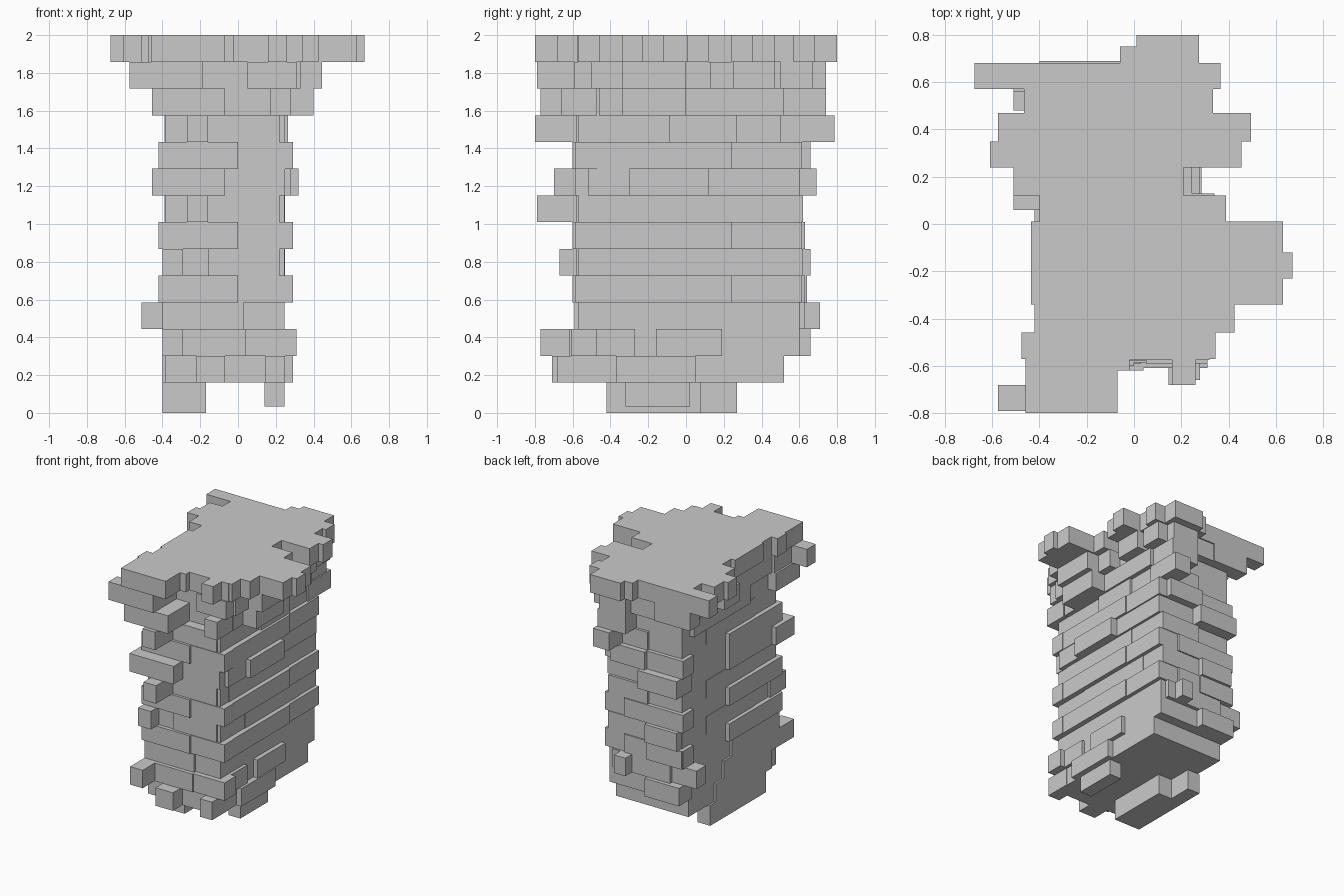
import bpy
import bmesh
from mathutils import Matrix, Vector

old = bpy.data.objects.get("Cube")
if old:
    bpy.data.objects.remove(old, do_unlink=True)

GREY = (0.59, 0.59, 0.59, 1)
stone = bpy.data.materials.new("grey stone")
stone.use_nodes = True
stone.diffuse_color = GREY
stone.node_tree.nodes["Principled BSDF"].inputs["Base Color"].default_value = GREY

PITCH = 0.1415
COURSES = 13
TOP = 2


class Course:
    """One layer of bricks; bricks run from their outer face into the core."""

    def __init__(self, name, bottom, top):
        self.name, self.bottom, self.top = name, bottom, top
        self.bm = bmesh.new()

    def block(self, x0, x1, y0, y1, bottom=None):
        low = self.bottom if bottom is None else bottom
        size = Vector((x1 - x0, y1 - y0, self.top - low))
        middle = Vector((x0 + x1, y0 + y1, self.top + low)) / 2
        matrix = Matrix.Translation(middle) @ Matrix.Diagonal(size).to_4x4()
        bmesh.ops.create_cube(self.bm, size=1, matrix=matrix)

    def front(self, x0, x1, out, inner=-.47):
        self.block(x0, x1, out, inner)

    def back(self, x0, x1, out):
        self.block(x0, x1, .5, out)

    def left(self, y0, y1, out):
        self.block(.1, out, y0, y1)

    def right(self, y0, y1, out):
        self.block(out, -.2, y0, y1)

    def finish(self):
        mesh = bpy.data.meshes.new(self.name)
        self.bm.to_mesh(mesh)
        self.bm.free()
        mesh.materials.append(stone)
        bpy.context.collection.objects.link(bpy.data.objects.new(self.name, mesh))


def layer(number):
    bottom = TOP - (COURSES + 1 - number) * PITCH
    return Course("brick_course_%d" % number, bottom, bottom + PITCH)


# Footing bricks under the pillar
feet = Course("footing_bricks", 0, TOP - COURSES * PITCH)
feet.block(x0=-.4, x1=-.17, y0=-.42, y1=.08)
feet.block(x0=-.4, x1=-.29, y0=0, y1=.27)
feet.block(x0=.14, x1=.245, y0=-.32, y1=.02, bottom=.035)
feet.finish()

rows = [layer(n) for n in range(1, COURSES)]
(ground, base, low, bond_a, plain_a, bond_b, plain_b,
 wide, bond_c, plain_c, neck, collar) = rows

# Common core of the shaft
for row in rows:
    north = .52 if row is ground else .6
    south = -.5 if row in (neck, collar) else -.57
    row.block(x0=-.385, x1=.245, y0=south, y1=north)

# Alternating bond: corner bricks at both ends, long bricks on both flanks
for row in (bond_a, bond_b, bond_c):
    row.front(-.42, 0, out=-.6)
    row.front(0, .29, out=-.585)
    row.left(-.47, .24, out=.285)
    row.left(.24, .61, out=.275)
    row.right(-.6, .06, out=-.42)
    row.back(-.415, .1, out=.63)
    row.back(.1, .275, out=.615)

# Plain courses: flush bricks with odd headers
for row in (plain_a, plain_b, plain_c):
    row.front(-.16, .22, out=-.58)
    row.right(-.3, .3, out=-.39)
    row.back(-.1, .245, out=.62)

# Lower courses
ground.front(-.22, -.07, out=-.71)
ground.front(.145, .25, out=-.68)
ground.front(-.07, .25, out=-.59)
ground.left(-.37, .05, out=.29)
ground.right(-.5, .2, out=-.4)
base.front(-.4, -.29, out=-.77)
base.front(-.29, .04, out=-.62)
base.front(.04, .31, out=-.61)
base.left(-.16, .19, out=.28)
base.left(-.52, -.27, out=.27)
base.right(-.5, .1, out=-.4)
base.back(-.4, -.1, out=.66)
low.right(.48, .6, out=-.51)
low.right(-.59, 0, out=-.4)
low.back(.03, .13, out=.71)
low.front(-.38, .03, out=-.59)
low.back(-.3, .2, out=.63)

# Middle courses with odd bricks
bond_a.back(-.41, -.1, out=.64)
plain_a.front(-.4, -.29, out=-.67)
plain_a.left(-.27, .4, out=.25)
plain_a.back(-.38, -.1, out=.66)
plain_b.front(-.27, -.16, out=-.79)
plain_b.left(-.47, .27, out=.25)
wide.front(-.455, -.07, out=-.7)
wide.front(-.07, .25, out=-.585)
wide.left(-.3, .12, out=.32)
wide.left(-.52, -.3, out=.28)
wide.left(.12, .6, out=.265)
wide.right(-.6, .06, out=-.42)
wide.back(-.4, -.06, out=.69)
bond_c.back(-.1, .2, out=.66)
plain_c.front(-.27, -.16, out=-.8)
plain_c.left(-.09, .27, out=.265)
plain_c.back(.12, .26, out=.785)

# Flaring courses below the cap
neck.front(-.455, -.07, out=-.77)
neck.front(.17, .28, out=-.66)
neck.left(-.46, .52, out=.28)
neck.left(-.34, 0, out=.4)
neck.right(-.2, .5, out=-.42)
neck.back(.01, .25, out=.74)
collar.front(-.575, -.185, out=-.79, inner=-.68)
collar.front(-.44, -.185, out=-.69)
collar.front(.05, .31, out=-.59)
collar.left(-.5, -.34, out=.33)
collar.left(-.34, 0, out=.445)
collar.left(0, .13, out=.34)
collar.left(.25, .47, out=.36)
collar.right(.06, .25, out=-.51)
collar.right(.25, .5, out=-.45)
collar.right(.56, .68, out=-.51)
collar.right(-.5, 0, out=-.42)
collar.back(-.4, .33, out=.67)
collar.back(.01, .24, out=.74)

for row in rows:
    row.finish()

# Cap slab with a ragged outline, strip by strip from front to back
cap = layer(COURSES)
cap.front(-.46, -.07, out=-.8)
cap.front(-.42, -.02, out=-.62)
cap.front(.16, .26, out=-.68)
cap.front(-.4, .32, out=-.575)
cap.block(x0=-.475, x1=.345, y0=-.57, y1=-.46)
cap.block(x0=-.42, x1=.425, y0=-.46, y1=-.34)
cap.block(x0=-.435, x1=.63, y0=-.34, y1=.01)
cap.block(x0=.1, x1=.67, y0=-.23, y1=-.12)
cap.block(x0=-.4, x1=.39, y0=.01, y1=.12)
cap.block(x0=-.51, x1=.21, y0=.12, y1=.25)
cap.block(x0=-.61, x1=.455, y0=.24, y1=.35)
cap.block(x0=-.575, x1=.495, y0=.35, y1=.47)
cap.block(x0=-.465, x1=.335, y0=.47, y1=.57)
cap.block(x0=-.675, x1=.365, y0=.57, y1=.68)
cap.back(.01, .275, out=.8)
cap.back(-.06, .01, out=.75)
cap.finish()
